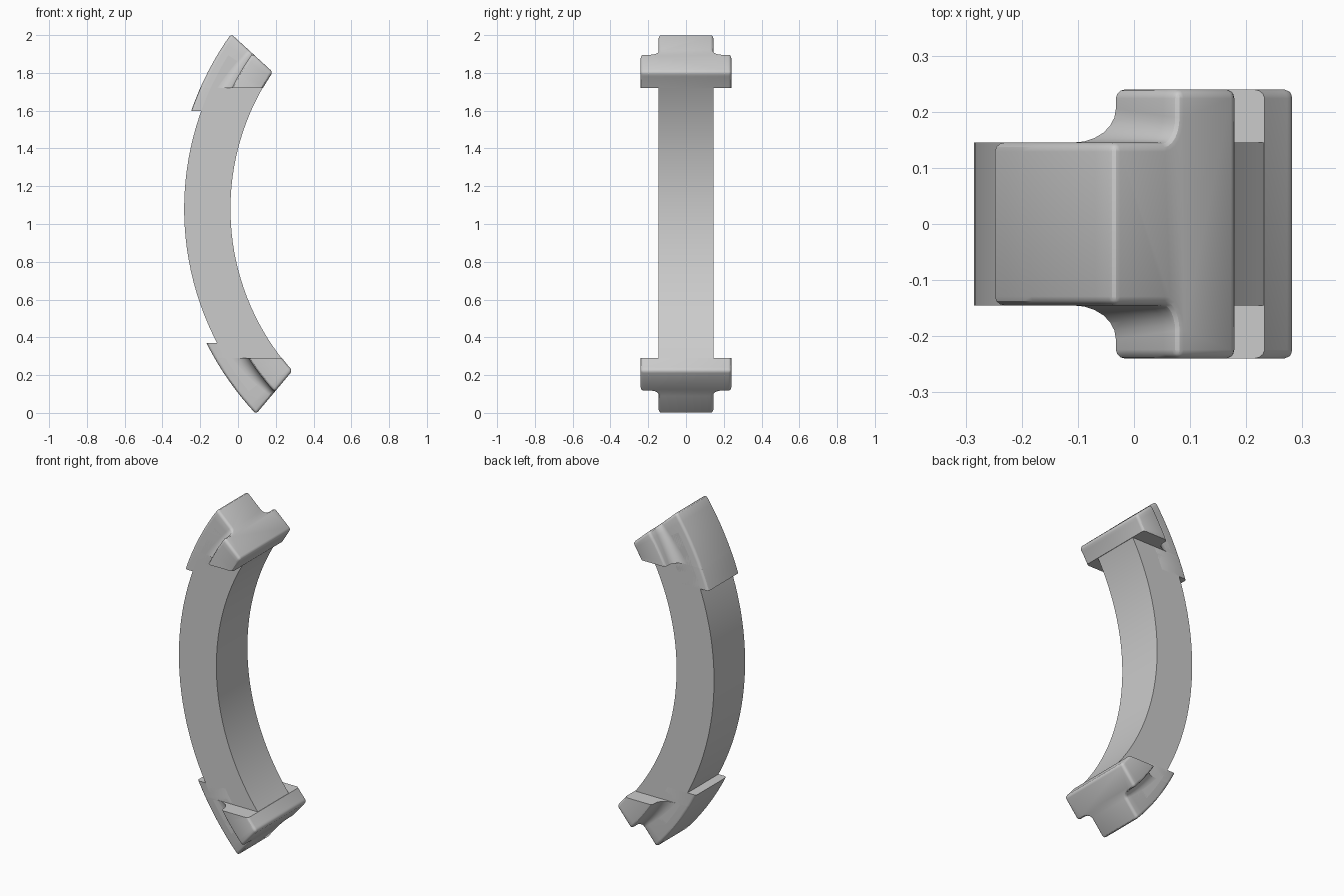
import bpy, bmesh
from math import sin, cos, pi, radians
from mathutils import Vector

if "Cube" in bpy.data.objects:
    bpy.data.objects.remove(bpy.data.objects["Cube"])

CX, CZ = 1.25, 1.08            # centre of the curve
R_IN, R_OUT, R_CAP = 1.29, 1.535, 1.585
HALF, WIDE = 0.145, 0.24       # half widths of the bar and of the flange

grey = bpy.data.materials.new("plain grey")
grey.use_nodes = True
colour = (0.6, 0.6, 0.6, 1)
grey.diffuse_color = colour
grey.node_tree.nodes["Principled BSDF"].inputs["Base Color"].default_value = colour


def polar(r, degrees):
    a = radians(degrees)
    return Vector((CX - r * cos(a), 0, CZ + r * sin(a)))


def loft(sections):
    """Skin closed sections of equal length, cap both ends, face outward."""
    bm = bmesh.new()
    rings = [[bm.verts.new(p) for p in s] for s in sections]
    n = len(rings[0])
    for a, b in zip(rings, rings[1:]):
        for i in range(n):
            j = (i + 1) % n
            bm.faces.new((a[i], a[j], b[j], b[i]))
    bm.faces.new(rings[0][::-1])
    bm.faces.new(rings[-1])
    if bm.calc_volume(signed=True) < 0:
        bmesh.ops.reverse_faces(bm, faces=bm.faces)
    bm.normal_update()
    return bm, rings


def finish(bm, name):
    mesh = bpy.data.meshes.new(name)
    bm.to_mesh(mesh)
    bm.free()
    ob = bpy.data.objects.new(name, mesh)
    bpy.context.collection.objects.link(ob)
    mesh.materials.append(grey)
    bpy.ops.object.select_all(action='DESELECT')
    ob.select_set(True)
    bpy.context.view_layer.objects.active = ob
    bpy.ops.object.shade_smooth_by_angle(angle=radians(30))


def tee(s):
    """T profile as (depth, y); the fillet widens from the end inward."""
    w, d = 0.045 + 0.025 * s, 0.1 + 0.2 * s
    half = [(0, HALF)]
    for i in range(7):
        a = i / 6 * pi / 2
        half.append((0.51 - d + d * sin(a), HALF + w * (1 - cos(a))))
    half += [(0.51, WIDE), (1, WIDE)]
    return half + [(t, -y) for t, y in reversed(half)]


def plate(s):
    """Plain profile of the tongue that runs on past the flange."""
    half = [(0, HALF), (0.6, HALF)]
    return half + [(t, -y) for t, y in reversed(half)]


def block(profile, end, base):
    """Curved block with rounded edges; end and base give outer and inner angles."""
    sections = []
    for k in range(9):
        s = k / 8
        outer = polar(R_CAP, end[0] + (base[0] - end[0]) * s)
        inner = polar(R_IN - 0.002, end[1] + (base[1] - end[1]) * s)
        sections.append([outer.lerp(inner, t) + Vector((0, y, 0)) for t, y in profile(s)])
    bm, rings = loft(sections)
    last = set(rings[-1])
    edges = [e for e in bm.edges if not set(e.verts) <= last
             and e.calc_face_angle_signed(0) > radians(40)]
    bmesh.ops.bevel(bm, geom=edges, offset=0.016, segments=3, profile=0.5,
                    affect='EDGES', clamp_overlap=False)
    return bm


def cut(bm, z, keep):
    """Slice level at z and keep the part above (1) or below (-1)."""
    done = bmesh.ops.bisect_plane(bm, geom=bm.verts[:] + bm.edges[:] + bm.faces[:],
                                  plane_co=(0, 0, z), plane_no=(0, 0, keep),
                                  clear_inner=True)
    rim = [g for g in done["geom_cut"] if isinstance(g, bmesh.types.BMEdge)]
    bmesh.ops.holes_fill(bm, edges=rim, sides=0)


# curved bar
steps = 32
bar, _ = loft([[polar(r, -39 + 71 * i / steps) + Vector((0, y, 0))
                for r, y in ((R_IN, -HALF), (R_IN, HALF), (R_OUT, HALF), (R_OUT, -HALF))]
               for i in range(steps + 1)])
finish(bar, "curved_bar")

# flanged end caps, each with a tongue on the outside of the bar
for name, end, base, z, side in (
        ("upper", (35.75, 34.2), (19.1, 23.8), 1.72, 1),
        ("lower", (-43.25, -41.7), (-26.6, -33.4), 0.29, -1)):
    for part, profile, keep in (("end_cap", tee, side), ("tongue", plate, -side)):
        bm = block(profile, end, base)
        cut(bm, z, keep)
        finish(bm, name + "_" + part)
